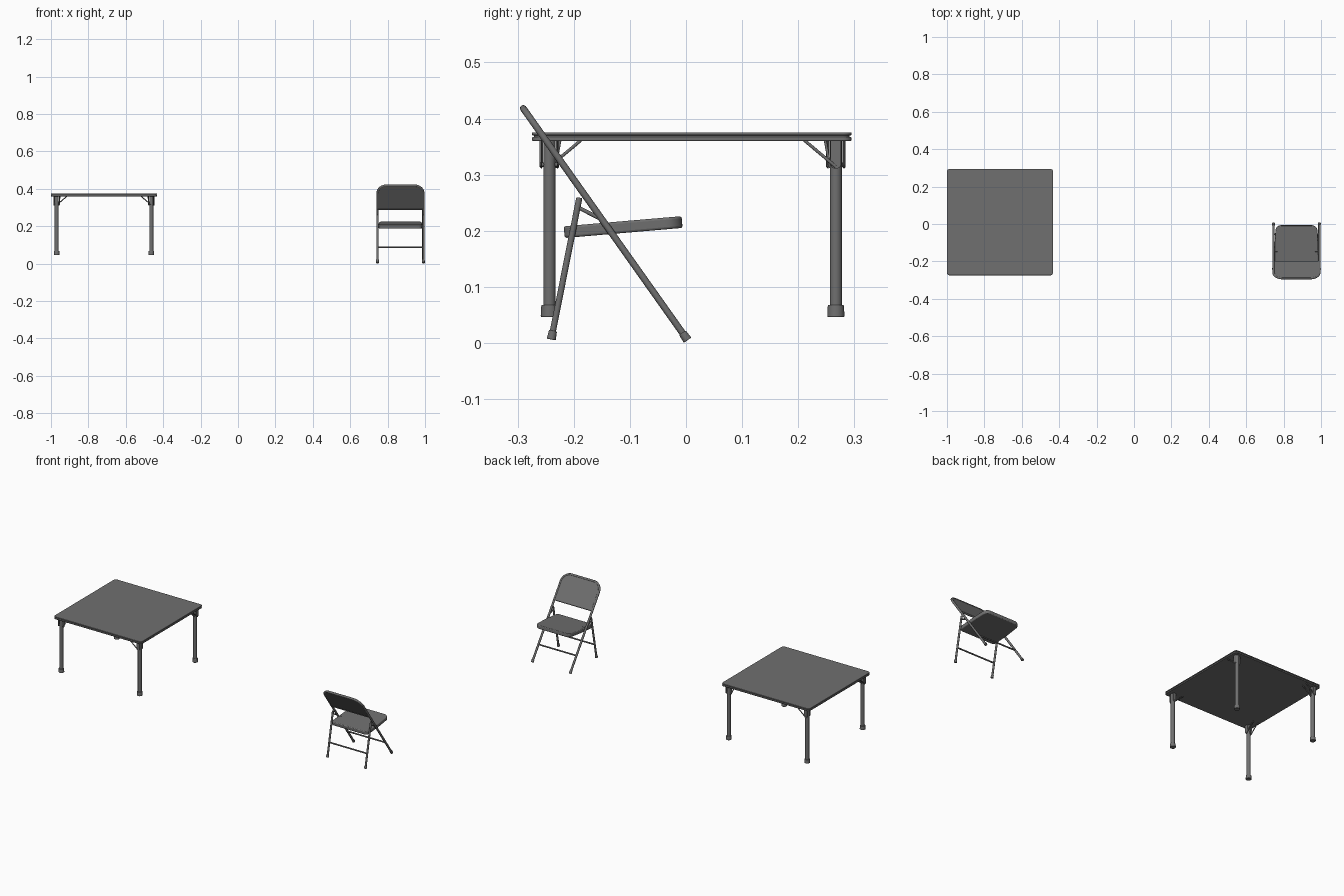
import bpy, bmesh, math
from mathutils import Vector, Matrix

if "Cube" in bpy.data.objects:
    bpy.data.objects.remove(bpy.data.objects["Cube"])

grey = bpy.data.materials.new("dark_grey")
grey.diffuse_color = (0.16, 0.16, 0.16, 1)
grey.use_nodes = True
grey.node_tree.nodes["Principled BSDF"].inputs["Base Color"].default_value = grey.diffuse_color


def smooth(ob, angle):
    ob.data.materials.append(grey)
    bpy.ops.object.select_all(action='DESELECT')
    bpy.context.view_layer.objects.active = ob
    ob.select_set(True)
    if ob.type == 'CURVE':
        bpy.ops.object.convert(target='MESH')
    bpy.ops.object.shade_smooth_by_angle(angle=math.radians(angle))


def finish(name, bm, mat=None, bevel=0.0):
    if mat is not None:
        bm.transform(mat)
    bmesh.ops.recalc_face_normals(bm, faces=bm.faces)
    me = bpy.data.meshes.new(name)
    bm.to_mesh(me)
    bm.free()
    ob = bpy.data.objects.new(name, me)
    bpy.context.collection.objects.link(ob)
    if bevel:
        m = ob.modifiers.new("bevel", 'BEVEL')
        m.width, m.segments, m.limit_method = bevel, 3, 'ANGLE'
        m.angle_limit = math.radians(50)
    smooth(ob, 35)


def rod(name, a, b, r1, r2=None, bevel=0.0):
    a, b = Vector(a), Vector(b)
    d = b - a
    bm = bmesh.new()
    bmesh.ops.create_cone(bm, cap_ends=True, segments=24, radius1=r1,
                          radius2=r1 if r2 is None else r2, depth=d.length)
    mat = Matrix.Translation((a + b) / 2) @ d.to_track_quat('Z', 'Y').to_matrix().to_4x4()
    finish(name, bm, mat, bevel)


def tube(name, pts, r):
    cu = bpy.data.curves.new(name, 'CURVE')
    cu.dimensions = '3D'
    cu.bevel_depth, cu.bevel_resolution, cu.use_fill_caps = r, 4, True
    sp = cu.splines.new('POLY')
    sp.points.add(len(pts) - 1)
    for p, co in zip(sp.points, pts):
        p.co = (*co, 1)
    ob = bpy.data.objects.new(name, cu)
    bpy.context.collection.objects.link(ob)
    smooth(ob, 40)


def prism(name, outline, z0, z1, mat=None, bevel=0.0):
    bm = bmesh.new()
    f = bm.faces.new([bm.verts.new((x, y, z0)) for x, y in outline])
    ext = bmesh.ops.extrude_face_region(bm, geom=[f])
    verts = [g for g in ext['geom'] if isinstance(g, bmesh.types.BMVert)]
    bmesh.ops.translate(bm, verts=verts, vec=(0, 0, z1 - z0))
    finish(name, bm, mat, bevel)


def arc(cx, cy, r, a0, a1, n=8):
    return [(cx + r * math.cos(math.radians(a0 + (a1 - a0) * i / n)),
             cy + r * math.sin(math.radians(a0 + (a1 - a0) * i / n))) for i in range(n + 1)]


def round_rect(hx, hy, r):
    out = []
    for k, (sx, sy) in enumerate([(1, 1), (-1, 1), (-1, -1), (1, -1)]):
        out += arc(sx * (hx - r), sy * (hy - r), r, 90 * k, 90 * k + 90)
    return out


# ---------- table ----------
TX, TY, LY = -0.7165, 0.0102, 0.0118
at_table = Matrix.Translation((TX, TY, 0))
prism("table_frame", round_rect(0.2835, 0.2848, 0.015), 0.3600, 0.3670, at_table, 0.002)
prism("table_groove", round_rect(0.280, 0.281, 0.013), 0.3665, 0.3705, at_table)
prism("table_top", round_rect(0.2835, 0.2848, 0.015), 0.370, 0.3755, at_table, 0.002)

# legs fold in turn around the table, each with a foot, bracket and braces
for sx, sy, fold in [(1, -1, (-1, 0)), (1, 1, (0, -1)), (-1, 1, (1, 0)), (-1, -1, (0, 1))]:
    c = Vector((TX + sx * 0.253, LY + sy * 0.2553, 0))
    d = Vector((*fold, 0))
    side = Vector((-d.y, d.x, 0))
    z = Vector((0, 0, 1))
    rod("table_leg", c + z * 0.06, c + z * 0.361, 0.0108)
    rod("table_foot", c + z * 0.046, c + z * 0.068, 0.0155, 0.0143, 0.002)
    basis = Matrix((d, z, side)).transposed().to_4x4()
    for s in (-1, 1):
        mat = Matrix.Translation(c + side * s * 0.0142) @ basis
        plate = [(-0.0095, 0.361)] + arc(0, 0.320, 0.0095, 180, 360) + [(0.0095, 0.361)]
        prism("leg_bracket", plate, -0.001, 0.001, mat)
        p = c + side * s * 0.0145
        rod("leg_brace", p + z * 0.314, p + d * 0.056 + z * 0.361, 0.0028)
    rod("brace_link", c + d * 0.010 + z * 0.312, c + d * 0.019 + z * 0.361, 0.0025)
    rod("bracket_pin", c + side * 0.0165 + z * 0.318, c - side * 0.0165 + z * 0.318, 0.004)

# ---------- chair ----------
CX, HX, R = 0.8685, 0.1225, 0.006
foot = Vector((CX, 0.000, 0.009))
top = Vector((CX, -0.2900, 0.4180))
L = (top - foot).length
up = (top - foot).normalized()
X = Vector((1, 0, 0))
N = X.cross(up)


def front(u, s):
    return foot + X * u + up * s


# front legs and back hoop bent from one tube
rc = 0.05
hoop = arc(HX - rc, L - rc, rc, 0, 90, 12) + arc(-HX + rc, L - rc, rc, 90, 180, 12)
tube("front_legs_and_back_hoop", [front(u, s) for u, s in [(HX, 0)] + hoop + [(-HX, 0)]], R)

# back panel filling the hoop, with a rolled lower edge
back_mat = Matrix.Translation(foot) @ Matrix((X, up, N)).transposed().to_4x4()
s0 = (0.291 - foot.z) / up.z
panel = [(HX, s0 + 0.006)] + hoop + [(-HX, s0 + 0.006), (-HX + 0.008, s0), (HX - 0.008, s0)]
prism("back_panel", panel, -0.0035, 0.0045, back_mat, 0.001)
rod("back_panel_lower_edge", front(-HX, s0 + 0.003) + N * 0.002,
    front(HX, s0 + 0.003) + N * 0.002, 0.0045)

# seat, tilted up towards the front
a, b = Vector((CX, -0.217, 0.1975)), Vector((CX, -0.007, 0.2155))
f = (b - a).normalized()
seat_mat = Matrix.Translation((a + b) / 2) @ Matrix((X, f, X.cross(f))).transposed().to_4x4()
h = (b - a).length / 2
w = 0.1165
seat = (arc(w - 0.034, h - 0.03, 0.03, 0, 90) + arc(-w + 0.034, h - 0.03, 0.03, 90, 180)
        + [(-w, 0.01)] + arc(-w + 0.02, -h + 0.02, 0.02, 180, 270)
        + arc(w - 0.02, -h + 0.02, 0.02, 270, 360) + [(w, 0.01)])
prism("seat", seat, -0.0105, 0.0105, seat_mat, 0.004)

# rear legs, feet, hinges and pins on both sides
for s in (-1, 1):
    off = X * (s * HX)
    r0 = Vector((CX, -0.239, 0.012)) + off
    r1 = Vector((CX, -0.190, 0.259)) + off
    rd = (r1 - r0).normalized()
    rod("rear_leg", r0, r1, 0.0055, bevel=0.002)
    rod("rear_foot", r0 - rd * 0.006, r0 + rd * 0.010, 0.0082, 0.0072, 0.0015)
    rod("front_foot", front(s * HX, -0.005), front(s * HX, 0.011), 0.0082, 0.0072, 0.0015)
    rod("hinge_link", Vector((CX, -0.193, 0.242)) + off, Vector((CX, -0.148, 0.219)) + off, 0.0035)
    for y, z in ((-0.146, 0.213), (-0.201, 0.2)):
        p = Vector((CX, y, z))
        rod("seat_pin", p + X * s * 0.10, p + off, 0.003)

# crossbars
sb = (0.087 - foot.z) / up.z
rod("front_crossbar", front(-HX, sb), front(HX, sb), 0.0042)
y = -0.239 + 0.049 * (0.087 - 0.012) / 0.247
rod("rear_crossbar", (CX - HX, y, 0.087), (CX + HX, y, 0.087), 0.0042)
